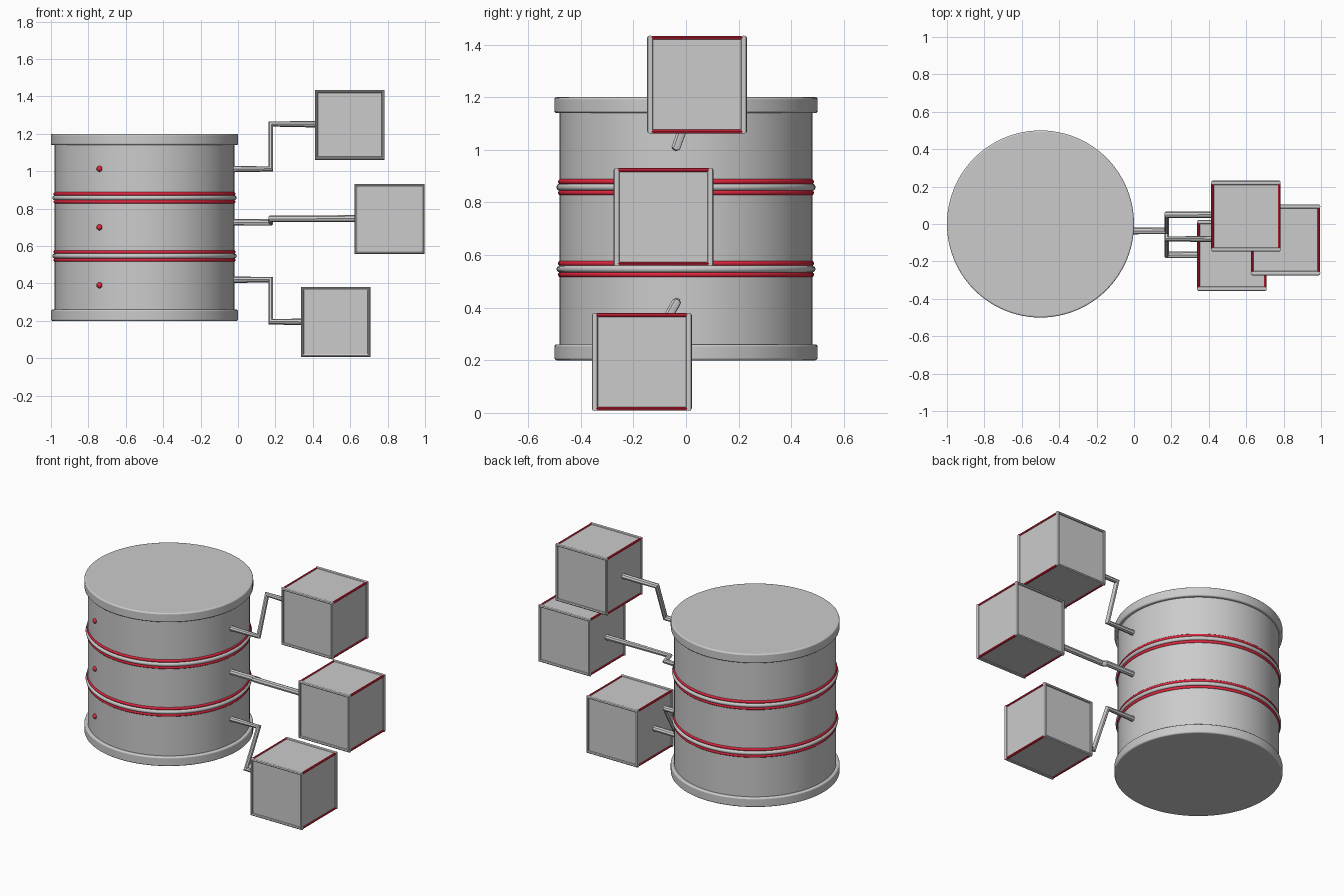
import bpy, math
from mathutils import Vector

if "Cube" in bpy.data.objects:
    bpy.data.objects.remove(bpy.data.objects["Cube"])

red = bpy.data.materials.new("red")
red.diffuse_color = (0.75, 0.02, 0.05, 1)
red.use_nodes = True
red.node_tree.nodes["Principled BSDF"].inputs["Base Color"].default_value = red.diffuse_color
CX = -0.5  # drum axis


def finish(ob, name, mat=None, smooth=True):
    ob.name = name
    if mat:
        ob.data.materials.append(mat)
    if smooth:
        bpy.ops.object.select_all(action='DESELECT')
        ob.select_set(True)
        bpy.context.view_layer.objects.active = ob
        bpy.ops.object.shade_smooth_by_angle(angle=math.radians(35))
    return ob


def cylinder(name, r, z0, z1, bevel=0.0):
    bpy.ops.mesh.primitive_cylinder_add(vertices=96, radius=r, depth=z1 - z0,
                                        location=(CX, 0, (z0 + z1) / 2))
    ob = bpy.context.object
    finish(ob, name)
    if bevel:
        m = ob.modifiers.new("bevel", 'BEVEL')
        m.width, m.segments = bevel, 3
    return ob


def ring(name, r, minor, z, mat=None):
    bpy.ops.mesh.primitive_torus_add(major_radius=r, minor_radius=minor, major_segments=96,
                                     minor_segments=12, location=(CX, 0, z))
    finish(bpy.context.object, name, mat)


def tube(name, points, r, mat=None, cyclic=False):
    cu = bpy.data.curves.new(name, 'CURVE')
    cu.dimensions = '3D'
    cu.bevel_depth, cu.bevel_resolution = r, 2
    cu.use_fill_caps = not cyclic
    sp = cu.splines.new('POLY')
    sp.points.add(len(points) - 1)
    for p, co in zip(sp.points, points):
        p.co = (*co, 1)
    sp.use_cyclic_u = cyclic
    ob = bpy.data.objects.new(name, cu)
    bpy.context.collection.objects.link(ob)
    bpy.ops.object.select_all(action='DESELECT')
    ob.select_set(True)
    bpy.context.view_layer.objects.active = ob
    bpy.ops.object.convert(target='MESH')
    finish(bpy.context.object, name, mat)


# Drum body and end rims
cylinder("drum_body", 0.48, 0.21, 1.19)
cylinder("drum_rim_bottom", 0.5, 0.2, 0.26, 0.008)
cylinder("drum_rim_top", 0.5, 1.14, 1.2, 0.008)

# Grey hoops, each between two red stripes
for i, z in enumerate((0.547, 0.858)):
    ring(f"hoop_{i}", 0.479, 0.0135, z)
    for s in (-1, 1):
        ring(f"red_stripe_{i}_{s}", 0.476, 0.0105, z + s * 0.021, red)

# Red studs on the front
for i, z in enumerate((0.39, 0.70, 1.013)):
    bpy.ops.mesh.primitive_uv_sphere_add(segments=16, ring_count=10, radius=0.016,
                                         location=(-0.74, -0.416, z))
    finish(bpy.context.object, f"stud_{i}", red)

# Cubes with edge tubes, each on a bent arm
H, E = 0.18, 0.178
cubes = [((0.598, 0.042, 1.248), 1.012, (0.05, 1.252)),
         ((0.81, -0.085, 0.745), 0.727, (-0.08, 0.747)),
         ((0.523, -0.168, 0.194), 0.42, (-0.165, 0.195))]
for i, (c, za, (ye, ze)) in enumerate(cubes):
    c = Vector(c)
    bpy.ops.mesh.primitive_cube_add(size=2 * H, location=c)
    finish(bpy.context.object, f"cube_{i}", smooth=False)
    corners = [(-E, -E), (E, -E), (E, E), (-E, E)]
    for s in (-1, 1):
        tube(f"cube_frame_{i}_{s}",
             [c + Vector((x, s * E, z)) for x, z in corners], 0.012, cyclic=True)
    for k, (x, z) in enumerate(corners):
        tube(f"cube_red_edge_{i}_{k}",
             [c + Vector((x, -E, z)), c + Vector((x, E, z))], 0.0075, red)
    tube(f"arm_{i}", [(-0.05, -0.037, za), (0.175, -0.037, za),
                      (0.175, ye, ze), (c.x - 0.17, ye, ze)], 0.018)
